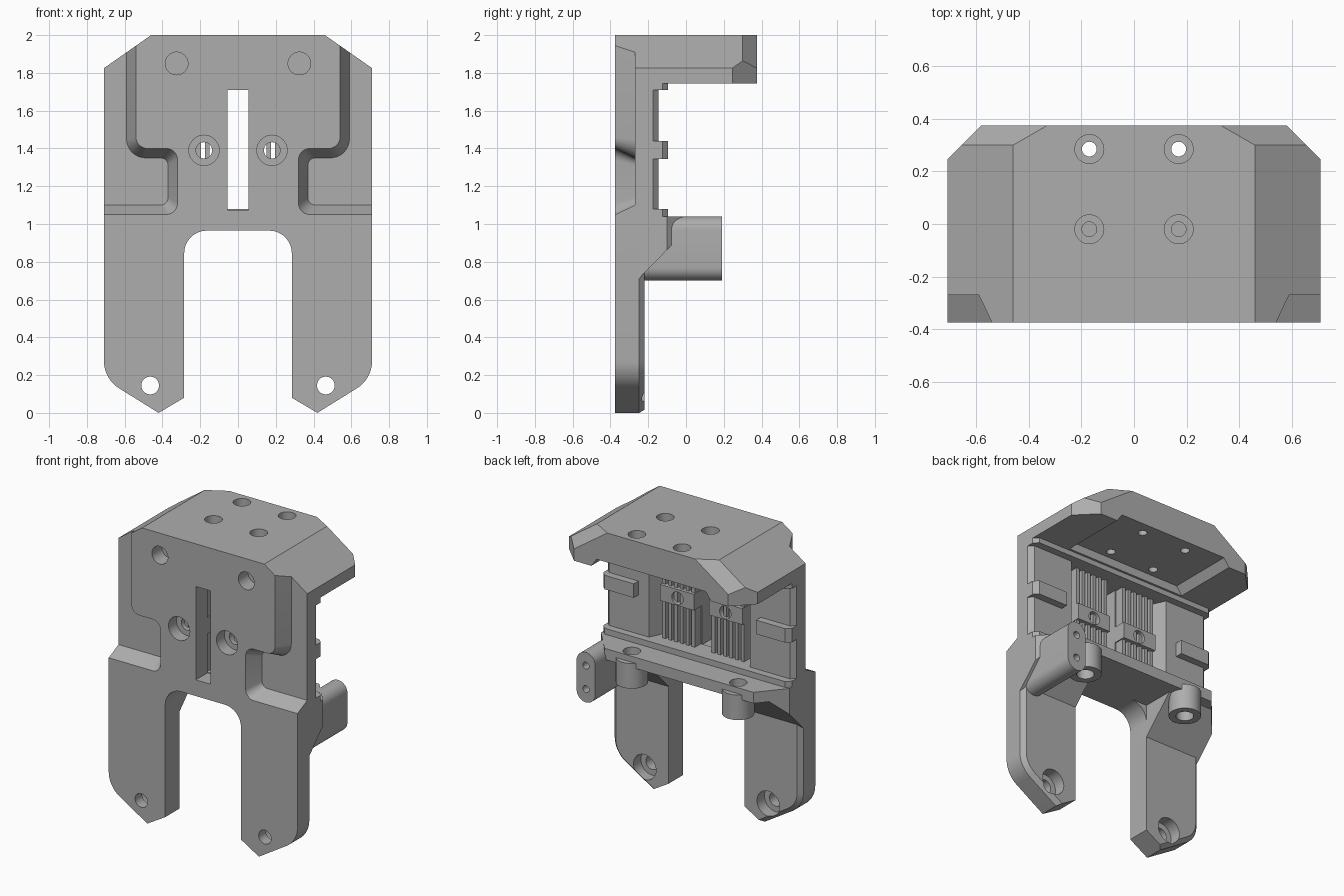
import bpy, bmesh, math
from mathutils import Vector

if "Cube" in bpy.data.objects:
    bpy.data.objects.remove(bpy.data.objects["Cube"], do_unlink=True)

grey = bpy.data.materials.new("plain grey")
grey.use_nodes = True
COLOUR = (0.42, 0.42, 0.42, 1)
grey.diffuse_color = COLOUR
grey.node_tree.nodes["Principled BSDF"].inputs["Base Color"].default_value = COLOUR

# axis -> function placing a 2D profile point at a given depth
PLACE = {"x": lambda p, d: (d, p[0], p[1]),
         "y": lambda p, d: (p[0], d, p[1]),
         "z": lambda p, d: (p[0], p[1], d)}


def loft(name, pts_a, pts_b, axis, a, b):
    bm = bmesh.new()
    va = [bm.verts.new(PLACE[axis](p, a)) for p in pts_a]
    vb = [bm.verts.new(PLACE[axis](p, b)) for p in pts_b]
    bm.faces.new(va)
    bm.faces.new(vb[::-1])
    for i in range(len(va)):
        j = (i + 1) % len(va)
        bm.faces.new((va[j], va[i], vb[i], vb[j]))
    bmesh.ops.recalc_face_normals(bm, faces=bm.faces)
    mesh = bpy.data.meshes.new(name)
    bm.to_mesh(mesh)
    bm.free()
    mesh.materials.append(grey)
    ob = bpy.data.objects.new(name, mesh)
    bpy.context.collection.objects.link(ob)
    return ob


def prism(name, pts, axis, a, b):
    return loft(name, pts, pts, axis, a, b)


def box(name, x0, x1, y0, y1, z0, z1):
    return prism(name, [(x0, y0), (x1, y0), (x1, y1), (x0, y1)], "z", z0, z1)


def cylinder(name, u, v, r, axis, a, b, n=32):
    ring = [(u + r * math.cos(math.tau * i / n), v + r * math.sin(math.tau * i / n)) for i in range(n)]
    return prism(name, ring, axis, a, b)


def rounded(pts, n=8):
    """Profile whose points may carry a third value, the corner radius."""
    out = []
    for i, p in enumerate(pts):
        c = Vector(p[:2])
        if len(p) < 3:
            out.append(tuple(c))
            continue
        d0 = (Vector(pts[i - 1][:2]) - c).normalized()
        d1 = (Vector(pts[(i + 1) % len(pts)][:2]) - c).normalized()
        half = d0.angle(d1) / 2
        centre = c + (d0 + d1).normalized() * p[2] / math.sin(half)
        t = p[2] / math.tan(half)
        s, e = c + d0 * t - centre, c + d1 * t - centre
        turn = s.angle_signed(e)
        for k in range(n + 1):
            w = -turn * k / n
            out.append((centre.x + s.x * math.cos(w) - s.y * math.sin(w),
                        centre.y + s.x * math.sin(w) + s.y * math.cos(w)))
    return out


def flip(pts):
    return [(-p[0], *p[1:]) for p in pts]


def cut(ob, *cutters):
    for c in cutters:
        m = ob.modifiers.new("cut", "BOOLEAN")
        m.object, m.operation, m.solver = c, "DIFFERENCE", "EXACT"
        bpy.context.view_layer.objects.active = ob
        bpy.ops.object.modifier_apply(modifier=m.name)
        bpy.data.objects.remove(c, do_unlink=True)


def slice_off(ob, point, normal):
    bm = bmesh.new()
    bm.from_mesh(ob.data)
    bmesh.ops.bisect_plane(bm, geom=bm.verts[:] + bm.edges[:] + bm.faces[:],
                           plane_co=point, plane_no=normal, clear_outer=True)
    bmesh.ops.holes_fill(bm, edges=[e for e in bm.edges if e.is_boundary])
    bmesh.ops.recalc_face_normals(bm, faces=bm.faces)
    bm.to_mesh(ob.data)
    bm.free()


FRONT, BACK = -0.375, -0.22
SIDES = (1, -1)

# Front plate with two legs
half = [(0.46, 2), (0.71, 1.825), (0.71, 0.18, 0.17), (0.42, 0), (0.285, 0.08), (0.285, 0.965, 0.12)]
plate = prism("front_plate", rounded(half + flip(half)[::-1]), "y", FRONT, BACK)

# Chamfer round the outer rear edge of the legs
bm = bmesh.new()
bm.from_mesh(plate.data)
rim = [e for e in bm.edges if all(v.co.y > BACK - 0.01 and abs(v.co.x) > 0.41 and v.co.z < 1.9 for v in e.verts)]
bmesh.ops.bevel(bm, geom=rim, offset=0.028, segments=1, affect="EDGES")
bm.to_mesh(plate.data)
bm.free()

# Thicker upper back, chamfered at its outer edges
pad = [(0.71, -0.25), (0.71, -0.175), (0.68, -0.145)]
back = prism("upper_back", pad + flip(pad)[::-1], "z", 1.03, 1.76)


def back_recess():
    p = [(0.33, -0.25), (0.38, -0.145), (0.39, -0.05)]
    return prism("recess_cutter", p + flip(p)[::-1], "z", 1.08, 1.71)


cut(plate, back_recess(), box("slot_cutter", -0.055, 0.055, -1, 1, 1.075, 1.71))
cut(back, back_recess())

# Tapered side pockets and holes of the plate
outer = [(0.54, 2.1), (0.54, 1.4, 0.06), (0.32, 1.4, 0.06), (0.32, 1.05, 0.06), (0.8, 1.05), (0.8, 2.1)]
inner = [(0.59, 2.1), (0.59, 1.35, 0.1), (0.37, 1.35, 0.04), (0.37, 1.1, 0.04), (0.8, 1.1), (0.8, 2.1)]
for s in SIDES:
    a, b = (outer, inner) if s > 0 else (flip(outer), flip(inner))
    cut(plate,
        loft("pocket_cutter", rounded(a), rounded(b), "y", FRONT - 0.0005, -0.27),
        cylinder("blind_hole", s * 0.325, 1.85, 0.06, "y", -0.5, -0.25),
        cylinder("counterbore", s * 0.18, 1.39, 0.08, "y", -0.5, -0.29),
        cylinder("screw_hole", s * 0.18, 1.39, 0.043, "y", -0.5, 0),
        cylinder("leg_hole", s * 0.465, 0.145, 0.047, "y", -0.5, 0),
        cylinder("leg_counterbore", s * 0.465, 0.145, 0.085, "y", -0.3, 0))

# Canopy with sloping sides and clipped rear corners
roof = [(0.46, 2), (0.71, 1.825), (0.71, 1.745)]
canopy = prism("canopy", roof + flip(roof)[::-1], "y", -0.27, 0.375)
for s in SIDES:
    slice_off(canopy, (s * 0.46, 0.3, 2), (s * 0.0131, 0.02275, 0.01875))
    slice_off(canopy, (s * 0.71, 0.245, 1.8), (s, 1, 0))
trough = [(0.46, 1.73), (0.45, 1.745), (0.41, 1.8)]
cut(canopy, prism("underside_cutter", trough + flip(trough)[::-1], "y", -0.08, 0.5))
for s in SIDES:
    for y in (0.285, -0.02):
        cut(canopy,
            cylinder("bolt_head_hole", s * 0.17, y, 0.055, "z", 1.9, 2.1),
            cylinder("bolt_hole", s * 0.17, y, 0.028, "z", 1.6, 2.1))

# Rails above and below the recess
rail = [(0.71, -0.25), (0.71, -0.125), (0.68, -0.095)]
for name, z0, z1 in (("lower_rail", 1.03, 1.08), ("upper_rail", 1.71, 1.75)):
    prism(name, rail + flip(rail)[::-1], "z", z0, z1)

# Rear shelf with clipped ends
shelf = prism("rear_shelf", [(-0.71, -0.3), (0.71, -0.3), (0.71, 0.075), (-0.71, 0.075)], "z", 0.965, 1.04)


def clip_ends(ob):
    for s in SIDES:
        slice_off(ob, (s * 0.56, 0.075, 1), (s * 0.175, 0.15, 0))


clip_ends(shelf)

for s, side in zip(SIDES, ("left", "right")):
    # Side tabs
    tab = [(0.46, -0.2), (0.71, -0.2), (0.71, -0.125), (0.68, -0.095), (0.46, -0.095)]
    prism("side_tab_" + side, tab if s > 0 else flip(tab), "z", 1.345, 1.44)

    # Screw block between the two rows of teeth
    x0, x1 = sorted((s * 0.056, s * 0.31))
    block = box("screw_block_" + side, x0, x1, -0.26, -0.165, 1.34, 1.45)
    cut(block, cylinder("screw_hole", s * 0.18, 1.39, 0.043, "y", -0.5, 0))

    # Belt teeth
    for i in range(6):
        x = s * (0.075 + i * 0.044)
        box("belt_tooth_" + side, x - 0.012, x + 0.012, -0.26, -0.185, 1.07, 1.72)

    # Sloping gusset from leg to shelf
    x0, x1 = sorted((s * 0.285, s * 0.71))
    gusset = prism("gusset_" + side, [(-0.3, 0.66), (-0.245, 0.715), (0.0, 0.966), (-0.3, 0.99)], "x", x0, x1)
    clip_ends(gusset)

    # Bored boss under the shelf
    boss = cylinder("boss_" + side, s * 0.4, 0.01, 0.1, "z", 0.83, 1.0)
    for part in (shelf, gusset, boss):
        cut(part, cylinder("bore", s * 0.4, 0.01, 0.055, "z", 0.7, 1.2))

# Single rear post with two small holes in its end
post = prism("rear_post", rounded([(0.55, 0.7, 0.0699), (0.69, 0.7, 0.0699),
                                   (0.69, 1.04, 0.0699), (0.55, 1.04, 0.0699)]), "y", -0.3, 0.19)
for z in (0.79, 0.95):
    cut(post, cylinder("post_hole", 0.62, z, 0.024, "y", 0.05, 0.3, 16))

# Smooth shading with sharp edges kept
for ob in bpy.context.scene.objects:
    ob.select_set(ob.type == "MESH")
bpy.context.view_layer.objects.active = plate
bpy.ops.object.shade_smooth_by_angle(angle=math.radians(25))
